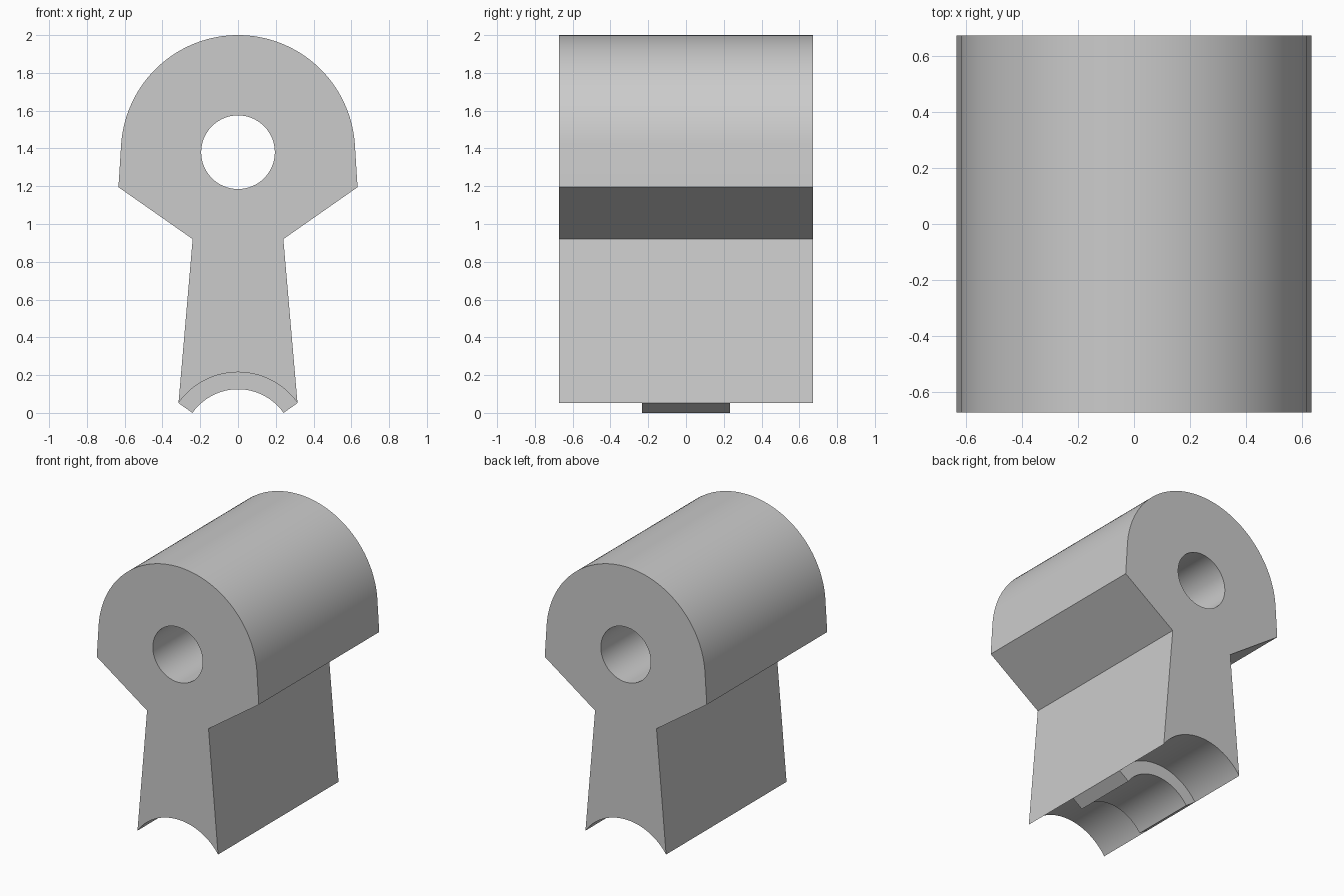
import bpy, bmesh
from math import sin, cos, radians, atan2, degrees, hypot
from mathutils import Vector

cube = bpy.data.objects.get("Cube")
if cube:
    bpy.data.objects.remove(cube)

grey = bpy.data.materials.new("plain grey")
grey.use_nodes = True
colour = (0.6, 0.6, 0.6, 1)
grey.diffuse_color = colour
grey.node_tree.nodes["Principled BSDF"].inputs["Base Color"].default_value = colour


def arc(radius, centre_z, start, end, steps):
    """Points of an arc in the xz plane, angles in degrees from +x."""
    angles = [radians(start + (end - start) * i / steps) for i in range(steps + 1)]
    return [(radius * cos(a), centre_z + radius * sin(a)) for a in angles]


def extrude_profile(name, loops, half_depth):
    """Fill closed xz loops (outline plus holes) and extrude them along y."""
    bm = bmesh.new()
    edges = []
    for loop in loops:
        verts = [bm.verts.new((x, -half_depth, z)) for x, z in loop]
        edges += [bm.edges.new((v, verts[i - 1])) for i, v in enumerate(verts)]
    bmesh.ops.triangle_fill(bm, edges=edges, use_beauty=True, normal=Vector((0, -1, 0)))
    result = bmesh.ops.extrude_face_region(bm, geom=bm.faces[:], use_keep_orig=True)
    moved = [g for g in result["geom"] if isinstance(g, bmesh.types.BMVert)]
    bmesh.ops.translate(bm, verts=moved, vec=(0, 2 * half_depth, 0))
    bmesh.ops.recalc_face_normals(bm, faces=bm.faces[:])
    mesh = bpy.data.meshes.new(name)
    bm.to_mesh(mesh)
    bm.free()
    mesh.materials.append(grey)
    obj = bpy.data.objects.new(name, mesh)
    bpy.context.collection.objects.link(obj)
    bpy.ops.object.select_all(action="DESELECT")
    obj.select_set(True)
    bpy.context.view_layer.objects.active = obj
    bpy.ops.object.shade_smooth_by_angle(angle=radians(25))
    return obj


# Shared dimensions
head_z, head_radius, bore_radius = 1.38, 0.62, 0.195
saddle_z, foot_x, foot_z = -0.17, 0.315, 0.052
saddle_radius = hypot(foot_x, foot_z - saddle_z)
saddle_angle = degrees(atan2(foot_z - saddle_z, foot_x))
lip_radius = -saddle_z / sin(radians(saddle_angle))

# Body: round head on a flared leg with a concave foot and a bore
right_side = [(foot_x, foot_z), (0.24, 0.92), (0.633, 1.195)]
left_side = [(-x, z) for x, z in reversed(right_side)]
crown = arc(head_radius, head_z, 4, 176, 64)
saddle = arc(saddle_radius, saddle_z, 180 - saddle_angle, saddle_angle, 40)
bore = arc(bore_radius, head_z, 0, 360, 64)[:-1]
extrude_profile("body", [right_side + crown + left_side + saddle[1:-1], bore], 0.672)

# Raised lip across the middle of the concave foot
inner = arc(lip_radius, saddle_z, saddle_angle, 180 - saddle_angle, 40)
extrude_profile("saddle_lip", [saddle + inner], 0.232)
